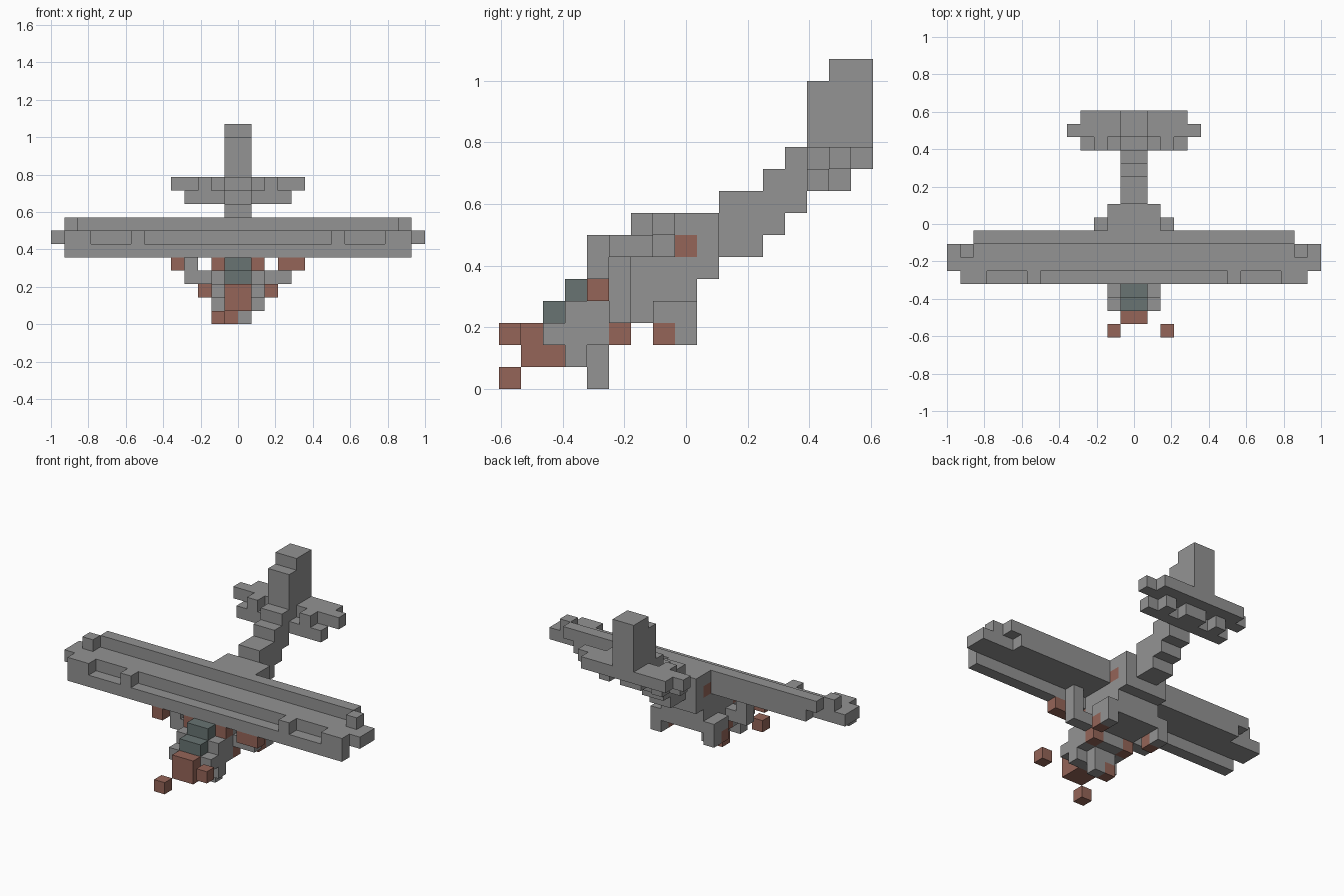
import bpy
import bmesh
from mathutils import Vector

cube = bpy.data.objects.get("Cube")
if cube:
    bpy.data.objects.remove(cube, do_unlink=True)

UNIT = 1 / 14          # size of one block
MID_Y = 8.5            # block rows from nose to the middle


def material(name, rgb):
    m = bpy.data.materials.new(name)
    m.use_nodes = True
    m.diffuse_color = (*rgb, 1)
    m.node_tree.nodes["Principled BSDF"].inputs["Base Color"].default_value = (*rgb, 1)
    return m


grey = material("grey", (0.292, 0.292, 0.292))
red = material("rust_red", (0.3, 0.13, 0.098))
glass = material("dark_glass", (0.138, 0.175, 0.17))


def part(name, mat, *boxes, mirror=False):
    """Boxes are (x0, x1, y0, y1, z0, z1) in blocks; touching blocks share one skin."""
    cells = set()
    for x0, x1, y0, y1, z0, z1 in boxes:
        for x in range(x0, x1):
            for y in range(y0, y1):
                for z in range(z0, z1):
                    cells.add((x, y, z))
                    if mirror:
                        cells.add((-1 - x, y, z))
    bm = bmesh.new()
    for c in cells:
        for axis in range(3):
            for side in (0, 1):
                near = list(c)
                near[axis] += 2 * side - 1
                if tuple(near) in cells:
                    continue
                u, v = (axis + 1) % 3, (axis + 2) % 3
                ring = []
                for du, dv in ((0, 0), (1, 0), (1, 1), (0, 1)):
                    p = Vector(c)
                    p[axis] += side
                    p[u] += du
                    p[v] += dv
                    p.y -= MID_Y
                    ring.append(bm.verts.new(p * UNIT))
                bm.faces.new(ring if side else ring[::-1])
    bmesh.ops.remove_doubles(bm, verts=bm.verts, dist=UNIT / 100)
    bmesh.ops.dissolve_limit(bm, angle_limit=0.01, verts=bm.verts, edges=bm.edges)
    mesh = bpy.data.meshes.new(name)
    bm.to_mesh(mesh)
    bm.free()
    mesh.materials.append(mat)
    obj = bpy.data.objects.new(name, mesh)
    bpy.context.collection.objects.link(obj)
    return obj


# Wing: core and tips, raised back strip, end bumps, notched leading edge
part("wing", grey,
     (0, 14, 5, 7, 6, 7), (12, 13, 6, 7, 7, 8),
     (0, 12, 7, 8, 7, 8), (0, 11, 7, 8, 6, 7),
     (0, 13, 4, 5, 5, 6), (7, 8, 4, 5, 6, 7), (11, 13, 4, 5, 6, 7),
     mirror=True)

# Fuselage: nose cheeks, belly, stepped tail boom
part("fuselage", grey,
     (1, 2, 2, 3, 2, 3), (1, 2, 3, 4, 1, 4), (0, 1, 3, 4, 1, 4),
     (0, 2, 4, 5, 2, 4), (0, 1, 4, 5, 4, 5), (0, 1, 5, 6, 2, 3),
     (0, 2, 5, 9, 3, 6), (0, 1, 8, 9, 6, 7), (0, 2, 8, 9, 7, 8),
     (0, 2, 9, 10, 5, 8),
     (0, 1, 10, 12, 6, 9), (0, 1, 12, 13, 7, 10), (0, 1, 13, 14, 8, 11),
     mirror=True)
part("side_patches", red, (1, 2, 8, 9, 6, 7), mirror=True)

# Tail
part("tail_fin", grey, (0, 1, 14, 17, 11, 14), (0, 1, 15, 17, 14, 15), mirror=True)
part("tailplane", grey,
     (0, 4, 15, 17, 10, 11), (4, 5, 15, 16, 10, 11),
     (0, 1, 14, 15, 10, 11), (2, 3, 14, 15, 10, 11),
     (0, 4, 14, 15, 9, 10), (0, 1, 15, 16, 9, 10), (2, 3, 15, 16, 9, 10),
     mirror=True)

# Nose, propeller tips and canopy
part("nose_cone", red, (0, 1, 1, 3, 1, 3), mirror=True)
part("propeller_tip_left", red, (2, 3, 0, 1, 2, 3))
part("propeller_tip_right", red, (-2, -1, 0, 1, 0, 1))
part("canopy", glass, (0, 1, 2, 3, 3, 4), (0, 1, 3, 4, 4, 5), mirror=True)

# Under-wing blocks
part("exhausts", red, (1, 2, 4, 5, 4, 5), mirror=True)
part("wing_guns", red, (4, 5, 4, 5, 4, 5), mirror=True)
part("inner_gun_left", red, (3, 4, 4, 5, 4, 5))

# Struts from belly to wing, and landing gear
part("wing_struts", grey, (2, 4, 5, 6, 3, 4), (3, 4, 5, 6, 4, 6), mirror=True)
part("gear_legs", grey, (2, 3, 7, 9, 3, 4), (2, 3, 8, 9, 2, 3), mirror=True)
part("gear_wheels", red, (2, 3, 7, 8, 2, 3), mirror=True)
part("belly_lamps", red, (1, 2, 5, 6, 2, 3), mirror=True)
part("nose_leg", grey, (-1, 1, 4, 5, 1, 2), (0, 1, 4, 5, 0, 1))
part("nose_wheel", red, (-1, 0, 4, 5, 0, 1))
